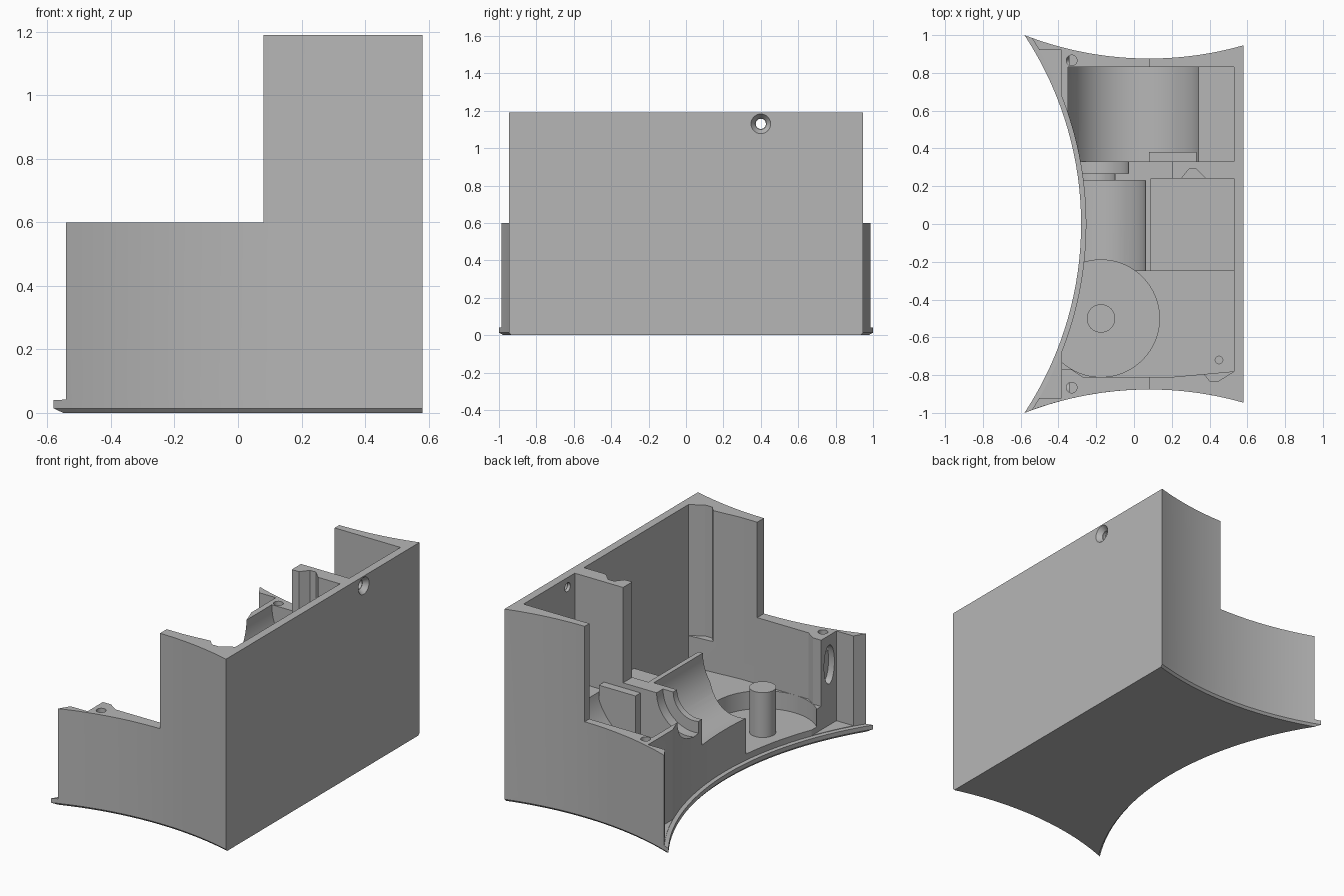
import bpy, bmesh, math
from mathutils import Matrix

cube = bpy.data.objects.get("Cube")
if cube:
    bpy.data.objects.remove(cube, do_unlink=True)

grey = bpy.data.materials.new("plain_grey")
grey.use_nodes = True
colour = (0.47, 0.47, 0.47, 1)
grey.diffuse_color = colour
grey.node_tree.nodes["Principled BSDF"].inputs["Base Color"].default_value = colour

R = 1.817            # radius of every concave outer side
LEFT_CX = -0.28 - R  # centre of the long concave side
END_CY = 0.876 + R   # centre of the end curves
TOP, LOW = 1.19, 0.6


def make_object(name, bm):
    bmesh.ops.recalc_face_normals(bm, faces=bm.faces)
    mesh = bpy.data.meshes.new(name)
    bm.to_mesh(mesh)
    bm.free()
    mesh.materials.append(grey)
    obj = bpy.data.objects.new(name, mesh)
    bpy.context.collection.objects.link(obj)
    return obj


def loft(name, rings):
    bm = bmesh.new()
    loops = [[bm.verts.new(p) for p in ring] for ring in rings]
    n = len(loops[0])
    for a, b in zip(loops, loops[1:]):
        for i in range(n):
            j = (i + 1) % n
            bm.faces.new((a[i], a[j], b[j], b[i]))
    bm.faces.new(loops[0][::-1])
    bm.faces.new(loops[-1])
    return make_object(name, bm)


def prism(name, pts, z0, z1):
    return loft(name, [[(x, y, z) for x, y in pts] for z in (z0, z1)])


def box(name, x0, x1, y0, y1, z0, z1):
    return prism(name, [(x0, y0), (x1, y0), (x1, y1), (x0, y1)], z0, z1)


def cylinder(name, centre, r, depth, axis="Z", r2=None, scale=(1, 1, 1)):
    bm = bmesh.new()
    bmesh.ops.create_cone(bm, cap_ends=True, segments=64, radius1=r,
                          radius2=r if r2 is None else r2, depth=depth)
    turn = {"Z": Matrix(), "Y": Matrix.Rotation(math.pi / 2, 4, "X"),
            "X": Matrix.Rotation(math.pi / 2, 4, "Y")}[axis]
    bm.transform(Matrix.Translation(centre) @ Matrix.Diagonal((*scale, 1)) @ turn)
    return make_object(name, bm)


def outline(side_gap, end_gap, z, steps=32):
    """Footprint with a concave side, two concave ends and a flat side."""
    def end_y(x):
        return END_CY - math.sqrt((R + end_gap) ** 2 - (x - 0.08) ** 2)

    def side_x(y):
        return LEFT_CX + math.sqrt((R + side_gap) ** 2 - y * y)
    corner = -0.58
    for _ in range(30):
        corner = side_x(end_y(corner))
    yc = end_y(corner)
    xs = [corner + (0.58 - corner) * i / steps for i in range(steps + 1)]
    pts = [(x, -end_y(x)) for x in xs] + [(x, end_y(x)) for x in reversed(xs)]
    ys = [yc - 2 * yc * i / steps for i in range(1, steps)]
    pts += [(side_x(y), y) for y in ys]
    return [(x, y, z) for x, y in pts]


# Outer block with chamfered foot and a narrow base lip
housing = loft("housing", [outline(0.012, 0.012, 0), outline(0, 0, 0.014),
                           outline(0, 0, 0.04), outline(0.025, 0, 0.042),
                           outline(0.025, 0, TOP)])

cutters = [
    # Lower front half and the open space above the inner parts
    box("low_cut", -1, 0.08, -2, 2, LOW, 2),
    box("inner_clearance", 0, 0.2, -0.81, 0.83, LOW, 2),
    # Large compartment with its round cradle
    box("large_bay", 0.0, 0.53, 0.33, 0.83, LOW, 2),
    box("large_bay_shelf", 0.3, 0.53, 0.33, 0.83, 0.52, 2),
    cylinder("large_cradle", (0, 0.58, LOW), 0.35, 0.5, "Y"),
    # Stepped shaft channel
    cylinder("seal_seat", (-0.24, 0.3, LOW), 0.21, 0.064, "Y"),
    cylinder("shaft_seat", (-0.24, 0.25, LOW), 0.14, 0.1, "Y"),
    cylinder("gear_channel", (-0.24, -0.02, LOW), 0.3, 0.5, "Y"),
    # Middle pocket with a cable groove in the divider
    box("middle_pocket", 0.09, 0.53, -0.26, 0.24, 0.38, 2),
    prism("divider_groove", [(0.25, 0.23), (0.38, 0.23), (0.38, 0.24),
                             (0.33, 0.29), (0.29, 0.29), (0.25, 0.24)], 0.39, 2),
    # End compartment, round pit and wall groove
    prism("end_bay", [(-0.8, -0.77), (-0.33, -0.77), (-0.27, -0.81), (0.2, -0.81),
                      (0.53, -0.78), (0.53, -0.25), (-0.8, -0.25)], 0.19, 2),
    cylinder("round_pit", (-0.175, -0.5, 1.08), 0.31, 2),
    prism("wall_groove", [(0.36, -0.78), (0.4, -0.83), (0.45, -0.83),
                          (0.53, -0.78)], 0.38, 2),
    cylinder("floor_hole", (0.45, -0.72, 0.2), 0.02, 0.2),
    # Open side recess
    box("side_recess", -1, -0.385, -0.92, 0.92, 0.045, 2),
    # Countersunk hole in the tall wall
    cylinder("wall_hole", (0.55, 0.4, 1.13), 0.027, 0.3, "X"),
    cylinder("countersink", (0.57, 0.4, 1.13), 0.03, 0.04, "X", r2=0.06),
]
for s in (-1, 1):
    # Screw holes and side slots in the corner posts
    cutters.append(cylinder("screw_hole", (-0.33, s * 0.866, 0.58), 0.028, 0.2))
    cutters.append(cylinder("side_slot", (-0.39, s * 0.85, 0.42), 0.05, 0.09, "X",
                            scale=(1, 1, 2.4)))

for c in cutters:
    m = housing.modifiers.new(c.name, "BOOLEAN")
    m.operation = "DIFFERENCE"
    m.solver = "EXACT"
    m.object = c
bpy.context.view_layer.update()
graph = bpy.context.evaluated_depsgraph_get()
result = bpy.data.meshes.new_from_object(housing.evaluated_get(graph))
housing.modifiers.clear()
housing.data = result
for c in cutters:
    bpy.data.objects.remove(c, do_unlink=True)

# Post in the pit and the ledge beside the divider
post = cylinder("pivot_post", (-0.175, -0.5, 0.215), 0.075, 0.285)
ledge = box("divider_ledge", 0.08, 0.33, 0.32, 0.38, 0.25, 0.57)

bpy.ops.object.select_all(action="DESELECT")
for obj in (housing, post, ledge):
    obj.select_set(True)
bpy.context.view_layer.objects.active = housing
bpy.ops.object.shade_smooth_by_angle(angle=math.radians(25))
